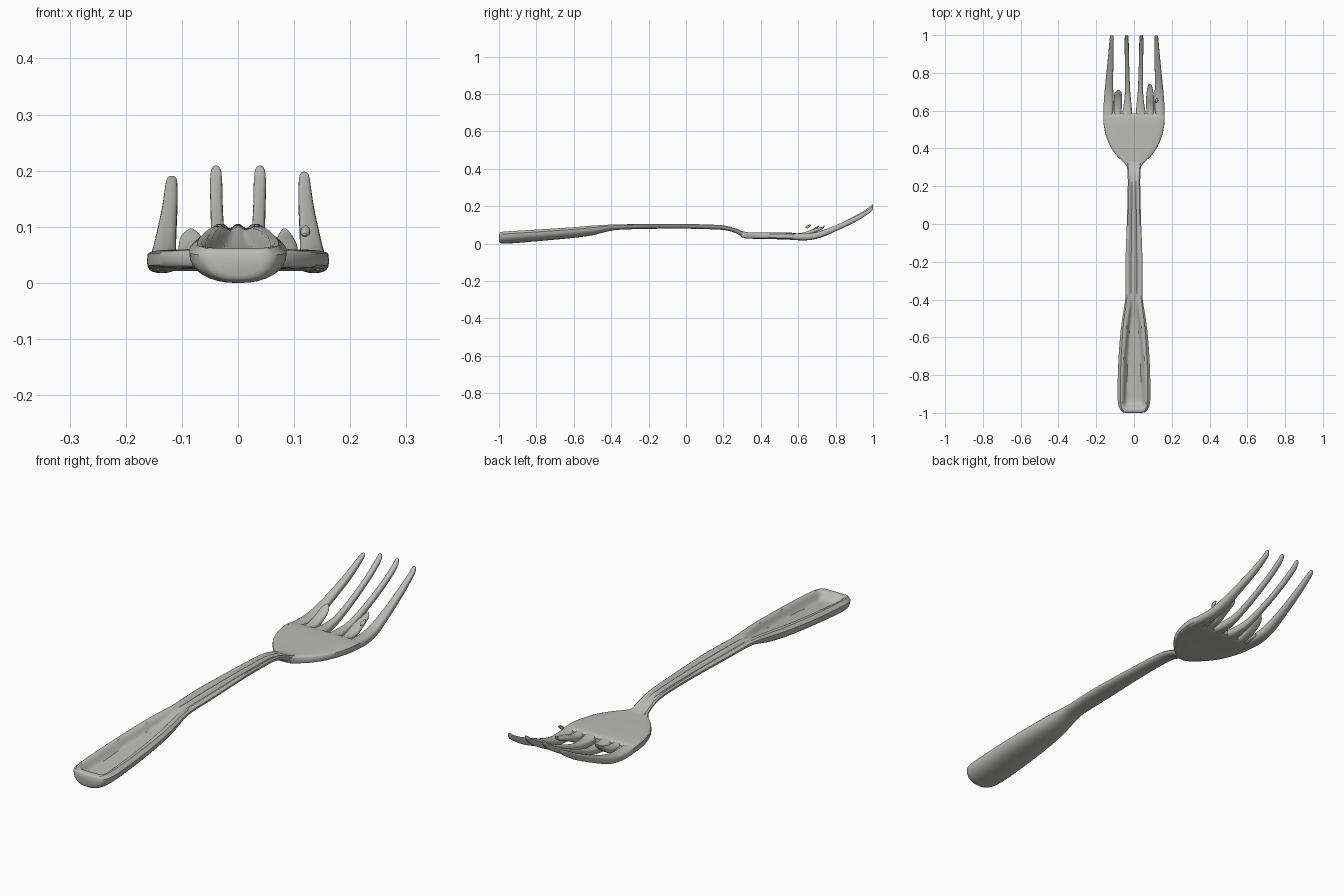
import bpy, math

steel = bpy.data.materials.new("brushed_steel")
steel.diffuse_color = (0.5, 0.5, 0.49, 1)


def resample(rows, k=3):
    """Catmull-Rom smoothing between stations."""
    out = []
    for i in range(len(rows) - 1):
        p0, p1, p2 = rows[max(i - 1, 0)], rows[i], rows[i + 1]
        p3 = rows[min(i + 2, len(rows) - 1)]
        for j in range(k):
            t = j / k
            out.append([0.5 * (2 * b + (c - a) * t + (2 * a - 5 * b + 4 * c - d) * t * t
                               + (3 * b - a - 3 * c + d) * t ** 3)
                        for a, b, c, d in zip(p0, p1, p2, p3)])
    out.append(list(rows[-1]))
    return out


def loft(name, rows, section, k=3):
    """Skin closed cross-sections placed along y."""
    rings = [section(r) for r in resample(rows, k)]
    n = len(rings[0])
    verts = [v for ring in rings for v in ring]
    faces = [tuple(range(n))[::-1], tuple(range(len(verts) - n, len(verts)))]
    for i in range(len(rings) - 1):
        for j in range(n):
            a, b = i * n + j, i * n + (j + 1) % n
            faces.append((a, b, b + n, a + n))
    me = bpy.data.meshes.new(name)
    me.from_pydata(verts, [], faces)
    me.validate()
    me.materials.append(steel)
    ob = bpy.data.objects.new(name, me)
    bpy.context.collection.objects.link(ob)
    bpy.ops.object.select_all(action='DESELECT')
    ob.select_set(True)
    bpy.context.view_layer.objects.active = ob
    bpy.ops.object.mode_set(mode='EDIT')
    bpy.ops.mesh.select_all(action='SELECT')
    bpy.ops.mesh.normals_make_consistent(inside=False)
    bpy.ops.object.mode_set(mode='OBJECT')
    bpy.ops.object.shade_smooth_by_angle(angle=math.radians(38))
    return ob


def spow(v, e):
    return math.copysign(abs(v) ** e, v)


def rounded(e, n=20):
    """Superellipse section; row = y, centre x, half width, top z, bottom z."""
    def sec(r):
        y, cx, w, zt, zb = r
        return [(cx + w * spow(math.cos(a), e), y,
                 (zt + zb) / 2 + (zt - zb) / 2 * spow(math.sin(a), e))
                for a in (2 * math.pi * i / n for i in range(n))]
    return sec


def clamp(t):
    t = max(0, min(1, t))
    return t * t * (3 - 2 * t)


def handle_section(r):
    """Rounded belly, with a trough (handle) or two flutes (shaft) on top."""
    y, w, zt, zb, trough, flute, tw = r
    pts = []
    for i in range(25):
        u = 1 - i / 12
        a = abs(u)
        dip = trough * clamp((tw + 0.16 - a) / 0.32)
        dip += flute * max(0, 1 - abs(a - 0.36) / 0.3)
        edge = 0.2 * (zt - zb) * clamp((a - 0.82) / 0.18)
        pts.append((u * w, y, zt - dip - edge))
    rim = zt - 0.2 * (zt - zb)
    for i in range(1, 16):
        a = math.pi * i / 16
        pts.append((-w * spow(math.cos(a), 0.85), y, rim - (rim - zb) * math.sin(a) ** 0.85))
    return pts


# Handle and shaft: y, half width, top, bottom, trough, flute, trough width
loft("handle", [
    (-1.00, 0.045, 0.052, 0.012, 0, 0, 0.60),
    (-0.994, 0.062, 0.060, 0.004, 0, 0, 0.60),
    (-0.975, 0.077, 0.064, 0.000, 0.004, 0, 0.60),
    (-0.95, 0.084, 0.066, 0.001, 0.028, 0, 0.60),
    (-0.90, 0.087, 0.069, 0.004, 0.032, 0, 0.58),
    (-0.75, 0.084, 0.078, 0.017, 0.030, 0, 0.55),
    (-0.60, 0.074, 0.088, 0.031, 0.027, 0, 0.48),
    (-0.50, 0.062, 0.096, 0.045, 0.023, 0.001, 0.40),
    (-0.42, 0.049, 0.101, 0.065, 0.010, 0.004, 0.30),
    (-0.36, 0.044, 0.102, 0.074, 0.0, 0.008, 0.3),
    (-0.20, 0.045, 0.105, 0.079, 0, 0.009, 0.3),
    (0.00, 0.038, 0.105, 0.080, 0, 0.009, 0.3),
    (0.15, 0.034, 0.101, 0.076, 0, 0.008, 0.3),
    (0.22, 0.033, 0.094, 0.070, 0, 0.006, 0.3),
    (0.27, 0.034, 0.080, 0.054, 0, 0.003, 0.3),
    (0.31, 0.038, 0.064, 0.032, 0, 0, 0.3),
    (0.35, 0.044, 0.058, 0.028, 0, 0, 0.3)], handle_section, 4)

# Flat head plate
loft("head_plate", [
    (0.295, 0, 0.034, 0.064, 0.036), (0.32, 0, 0.048, 0.061, 0.028),
    (0.36, 0, 0.090, 0.060, 0.026), (0.41, 0, 0.125, 0.060, 0.025),
    (0.47, 0, 0.149, 0.060, 0.024), (0.53, 0, 0.161, 0.060, 0.022),
    (0.57, 0, 0.162, 0.058, 0.021), (0.585, 0, 0.161, 0.050, 0.026)],
    rounded(0.35, 32))

for side, s in (("left", -1), ("right", 1)):
    # Outer tine, straight inside edge and tapered outside edge
    tip = 0.19 if s < 0 else 0.197
    loft("outer_tine_" + side, [
        (0.54, s * 0.136, 0.024, 0.058, 0.022), (0.60, s * 0.136, 0.026, 0.054, 0.018),
        (0.66, s * 0.134, 0.025, 0.055, 0.019), (0.72, s * 0.132, 0.022, 0.068, 0.032),
        (0.80, s * 0.128, 0.018, 0.098, 0.066), (0.90, s * 0.122, 0.014, 0.143, 0.113),
        (0.97, s * 0.119, 0.011, 0.180, 0.156), (0.993, s * 0.118, 0.009, tip, 0.174),
        (1.0, s * 0.118, 0.004, tip, 0.186)], rounded(0.75))
    # Inner tine
    loft("inner_tine_" + side, [
        (0.53, s * 0.038, 0.034, 0.058, 0.024), (0.58, s * 0.036, 0.027, 0.056, 0.020),
        (0.63, s * 0.034, 0.021, 0.054, 0.020), (0.70, s * 0.034, 0.014, 0.062, 0.033),
        (0.80, s * 0.036, 0.012, 0.098, 0.072), (0.90, s * 0.038, 0.011, 0.146, 0.120),
        (0.97, s * 0.039, 0.011, 0.188, 0.164), (0.993, s * 0.039, 0.009, 0.207, 0.187),
        (1.0, s * 0.039, 0.004, 0.209, 0.198)], rounded(0.75))
    # Short stub rising between the tines
    end = 0.71 if s < 0 else 0.74
    loft("stub_" + side, [
        (0.54, s * 0.085, 0.026, 0.058, 0.024), (0.59, s * 0.086, 0.020, 0.055, 0.021),
        (0.63, s * 0.085, 0.022, 0.060, 0.030), (0.67, s * 0.085, 0.021, 0.074, 0.052),
        (end - 0.015, s * 0.084, 0.013 if s > 0 else 0.018, 0.089, 0.074),
        (end, s * 0.083, 0.005, 0.097, 0.090)], rounded(0.8))
    # Low web joining stub and outer tine
    loft("root_web_" + side, [
        (0.55, s * 0.110, 0.022, 0.054, 0.024), (0.60, s * 0.110, 0.015, 0.046, 0.022),
        (0.65, s * 0.112, 0.006, 0.042, 0.030)], rounded(0.8))

# Small loose chip above the right outer tine
loft("chip", [
    (0.64, 0.118, 0.003, 0.089, 0.084), (0.653, 0.120, 0.009, 0.100, 0.082),
    (0.668, 0.121, 0.003, 0.103, 0.097)], rounded(1, 10))
